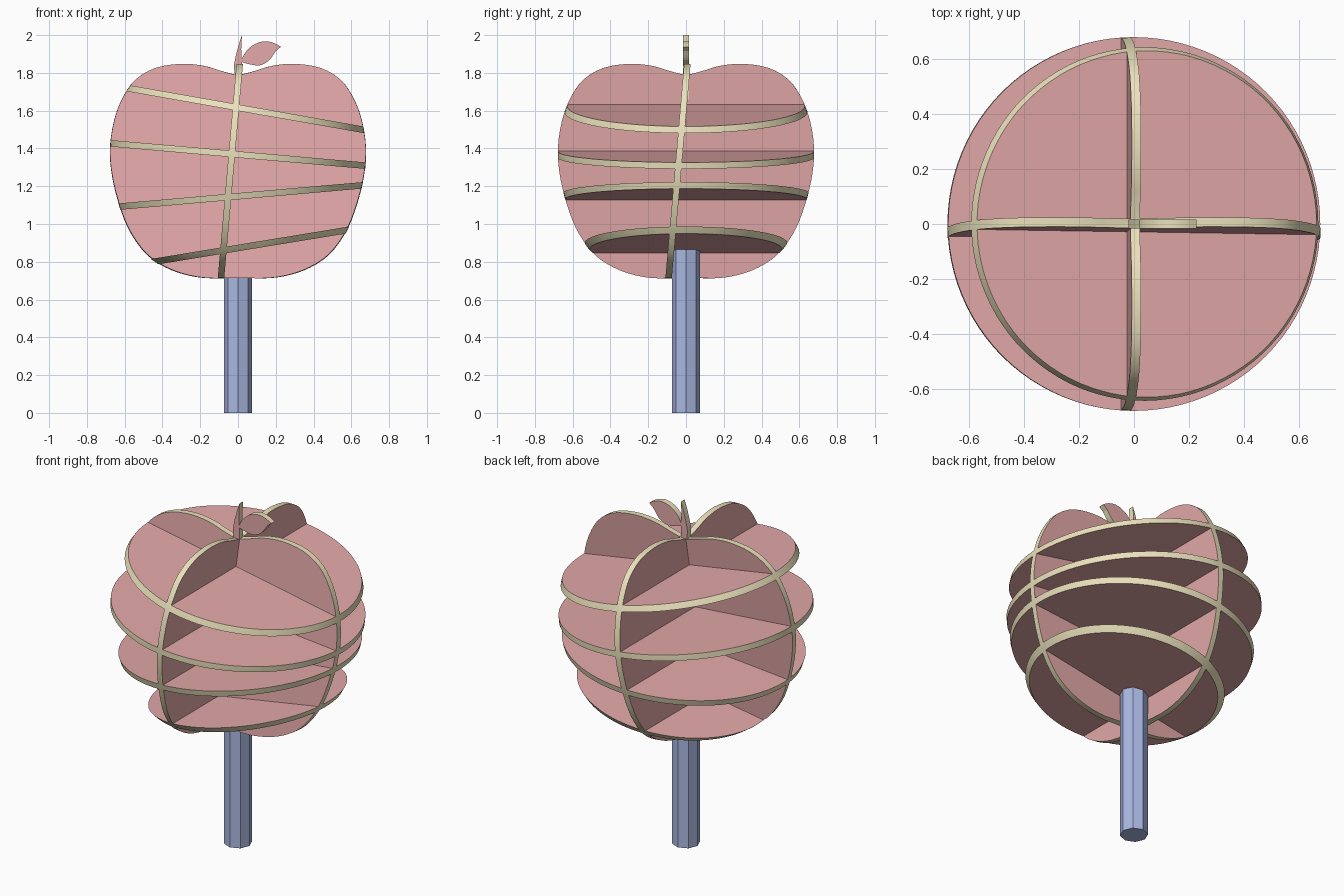
import bpy, bmesh, math
from mathutils import Vector

if "Cube" in bpy.data.objects:
    bpy.data.objects.remove(bpy.data.objects["Cube"])

T = 0.034  # plate thickness


def material(name, rgb):
    m = bpy.data.materials.new(name)
    m.diffuse_color = (*rgb, 1)
    m.use_nodes = True
    m.node_tree.nodes["Principled BSDF"].inputs["Base Color"].default_value = m.diffuse_color
    return m


PINK = material("plate_face", (0.78, 0.40, 0.40))
CREAM = material("plate_edge", (0.83, 0.76, 0.50))
BLUE = material("post_paint", (0.40, 0.48, 0.76))


def finish(bm, name, mats):
    bmesh.ops.recalc_face_normals(bm, faces=bm.faces[:])
    me = bpy.data.meshes.new(name)
    bm.to_mesh(me)
    bm.free()
    for m in mats:
        me.materials.append(m)
    ob = bpy.data.objects.new(name, me)
    bpy.context.collection.objects.link(ob)
    return ob


def smooth_path(pts, n, closed=False):
    """Catmull-Rom samples through 2D points."""
    p = [Vector(q) for q in pts]
    k = len(p)
    get = (lambda i: p[i % k]) if closed else (lambda i: p[max(0, min(k - 1, i))])
    out = []
    for i in range(k if closed else k - 1):
        a, b, c, d = (get(i + j) for j in (-1, 0, 1, 2))
        for s in range(n):
            t = s / n
            out.append(0.5 * (2 * b + (c - a) * t + (2 * a - 5 * b + 4 * c - d) * t * t
                              + (3 * b - a - 3 * c + d) * t ** 3))
    return out if closed else out + [p[-1]]


# Fruit silhouette (radius, height), revolved and then sliced into plates
PROFILE = smooth_path([
    (0, 1.785), (0.09, 1.81), (0.18, 1.837), (0.30, 1.848), (0.435, 1.827), (0.54, 1.767),
    (0.607, 1.676), (0.655, 1.554), (0.679, 1.395), (0.665, 1.236), (0.62, 1.066),
    (0.567, 0.944), (0.488, 0.838), (0.39, 0.77), (0.276, 0.728), (0.15, 0.712), (0, 0.73)], 3)


def plate(name, center, normal):
    bm = bmesh.new()
    vs = [bm.verts.new((q.x, 0, q.y)) for q in PROFILE]
    es = [bm.edges.new(e) for e in zip(vs, vs[1:])]
    bmesh.ops.spin(bm, geom=vs + es, cent=(0, 0, 0), axis=(0, 0, 1),
                   angle=math.tau, steps=96)
    bmesh.ops.remove_doubles(bm, verts=bm.verts[:], dist=1e-4)
    for f in bm.faces:
        f.smooth, f.material_index = True, 1
    c, n = Vector(center), Vector(normal).normalized()
    for side in (1, -1):
        cut = bmesh.ops.bisect_plane(
            bm, geom=bm.verts[:] + bm.edges[:] + bm.faces[:], dist=1e-6,
            plane_co=c + n * side * T / 2, plane_no=n * side, clear_outer=True)
        edges = [e for e in cut["geom_cut"] if isinstance(e, bmesh.types.BMEdge)]
        for f in bmesh.ops.contextual_create(bm, geom=edges)["faces"]:
            f.smooth, f.material_index = False, 0
    return finish(bm, name, (PINK, CREAM))


# Two leaning upright plates
lean = math.tan(math.radians(5))
plate("upright_plate_side", (0.005, 0, 1.8), (1, 0, -lean))
plate("upright_plate_front", (0, 0.003, 1.8), (0, 1, -lean))

# Four tilted slices
for i, (z, deg) in enumerate([(1.616, -10), (1.368, -5), (1.147, 5), (0.873, 9.3)]):
    plate(f"slice_{i + 1}", (0, 0, z), (-math.tan(math.radians(deg)), 0, 1))


def flat_part(name, outline):
    bm = bmesh.new()
    rings = [[bm.verts.new((q[0], y, q[1])) for q in outline] for y in (-T / 2, T / 2)]
    for r in rings:
        bm.faces.new(r)
    k = len(outline)
    for i in range(k):
        j = (i + 1) % k
        f = bm.faces.new((rings[0][i], rings[0][j], rings[1][j], rings[1][i]))
        f.material_index = 1
    return finish(bm, name, (PINK, CREAM))


# Stem and leaf
flat_part("stem", smooth_path([(0.021, 2.0), (0.0, 1.935), (-0.018, 1.86), (-0.02, 1.82),
                               (-0.008, 1.74), (0.01, 1.66)], 4)
          + smooth_path([(0.018, 1.74), (0.021, 1.84), (0.017, 1.925)], 3))
flat_part("leaf", smooth_path([(0.015, 1.86), (0.04, 1.91), (0.085, 1.95), (0.14, 1.967),
                               (0.19, 1.958), (0.227, 1.938)], 4)
          + smooth_path([(0.20, 1.915), (0.165, 1.867), (0.12, 1.841), (0.075, 1.843),
                         (0.015, 1.858)], 4)[:-1])

# Octagonal post
bm = bmesh.new()
bmesh.ops.create_cone(bm, cap_ends=True, segments=8, radius1=0.075, radius2=0.075, depth=0.866)
bmesh.ops.translate(bm, verts=bm.verts[:], vec=(0, 0, 0.433))
finish(bm, "post", (BLUE,))
